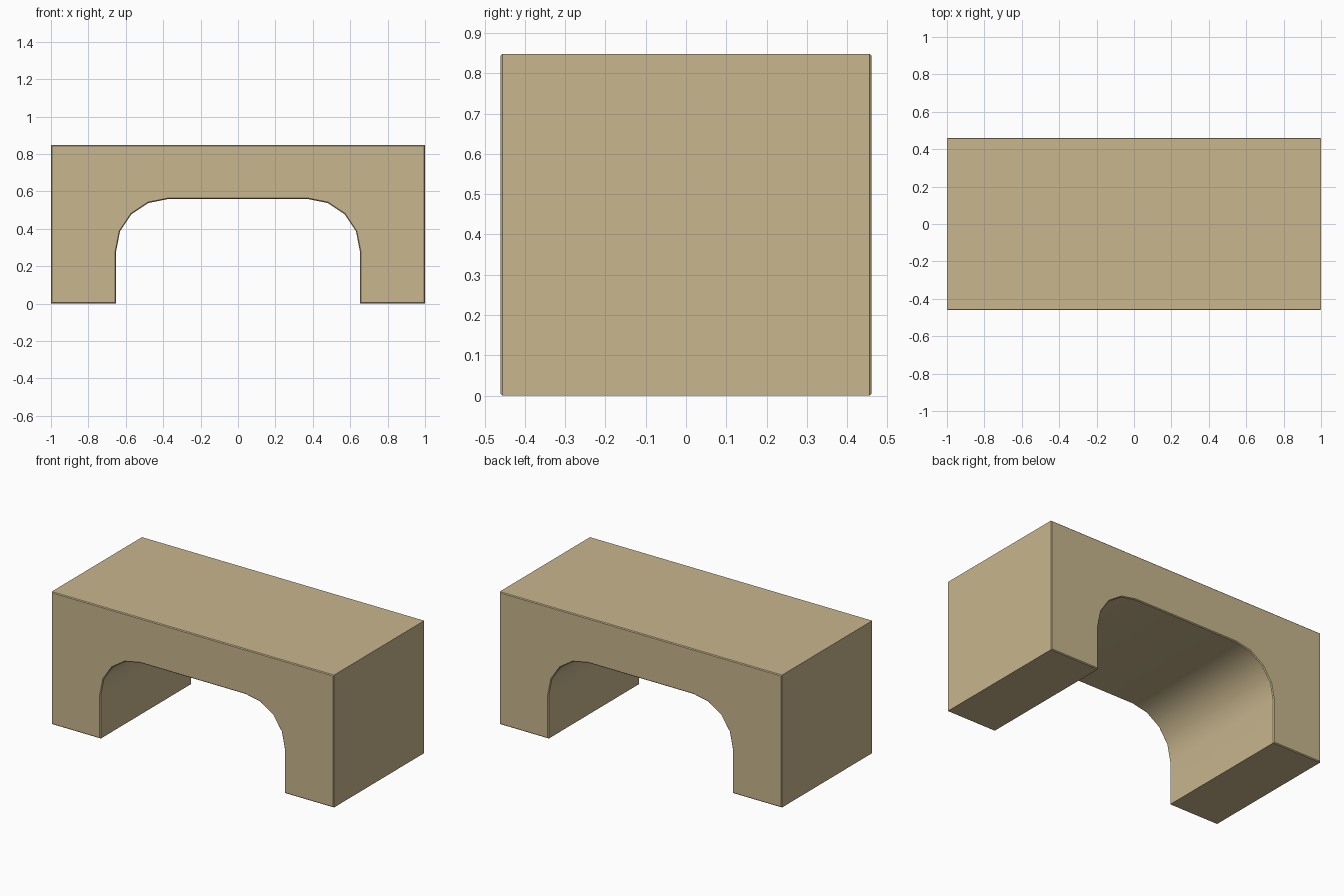
import bpy, bmesh, math

if "Cube" in bpy.data.objects:
    bpy.data.objects.remove(bpy.data.objects["Cube"])

WIDTH, DEPTH, HEIGHT = 2.0, 0.922, 0.848
ARCH_HALF, ARCH_TOP, RADIUS = 0.652, 0.56, 0.28
SEGMENTS = 4
BEVEL = 0.005

stone = bpy.data.materials.new("sand beige")
stone.diffuse_color = (0.578, 0.468, 0.270, 1.0)
stone.use_nodes = True
stone.node_tree.nodes["Principled BSDF"].inputs["Base Color"].default_value = stone.diffuse_color

# Left half of the outline: outer corners, then the foot and rounded arch corner
left = [(-WIDTH / 2, HEIGHT), (-WIDTH / 2, 0.0), (-ARCH_HALF, 0.0)]
for i in range(SEGMENTS + 1):
    a = math.radians(90) * i / SEGMENTS
    left.append((-ARCH_HALF + RADIUS * (1 - math.cos(a)),
                 ARCH_TOP - RADIUS + RADIUS * math.sin(a)))
outline = left + [(-x, z) for x, z in reversed(left)]

# Extrude the outline from front to back
bm = bmesh.new()
front = bm.faces.new([bm.verts.new((x, -DEPTH / 2, z)) for x, z in outline])
result = bmesh.ops.extrude_face_region(bm, geom=[front], use_keep_orig=True)
moved = [g for g in result["geom"] if isinstance(g, bmesh.types.BMVert)]
bmesh.ops.translate(bm, verts=moved, vec=(0, DEPTH, 0))
bmesh.ops.recalc_face_normals(bm, faces=bm.faces)

# Thin chamfer around the front and back outlines
rims = [e for e in bm.edges if abs(e.verts[0].co.y - e.verts[1].co.y) < 1e-5]
bmesh.ops.bevel(bm, geom=rims, offset=BEVEL, offset_type='OFFSET',
                segments=1, profile=0.5, affect='EDGES')
bmesh.ops.recalc_face_normals(bm, faces=bm.faces)

mesh = bpy.data.meshes.new("arch_block")
bm.to_mesh(mesh)
bm.free()
mesh.materials.append(stone)
block = bpy.data.objects.new("arch_block", mesh)
bpy.context.collection.objects.link(block)

# Smooth arch, crisp outer edges
bpy.context.view_layer.objects.active = block
block.select_set(True)
bpy.ops.object.shade_smooth_by_angle(angle=math.radians(30))
